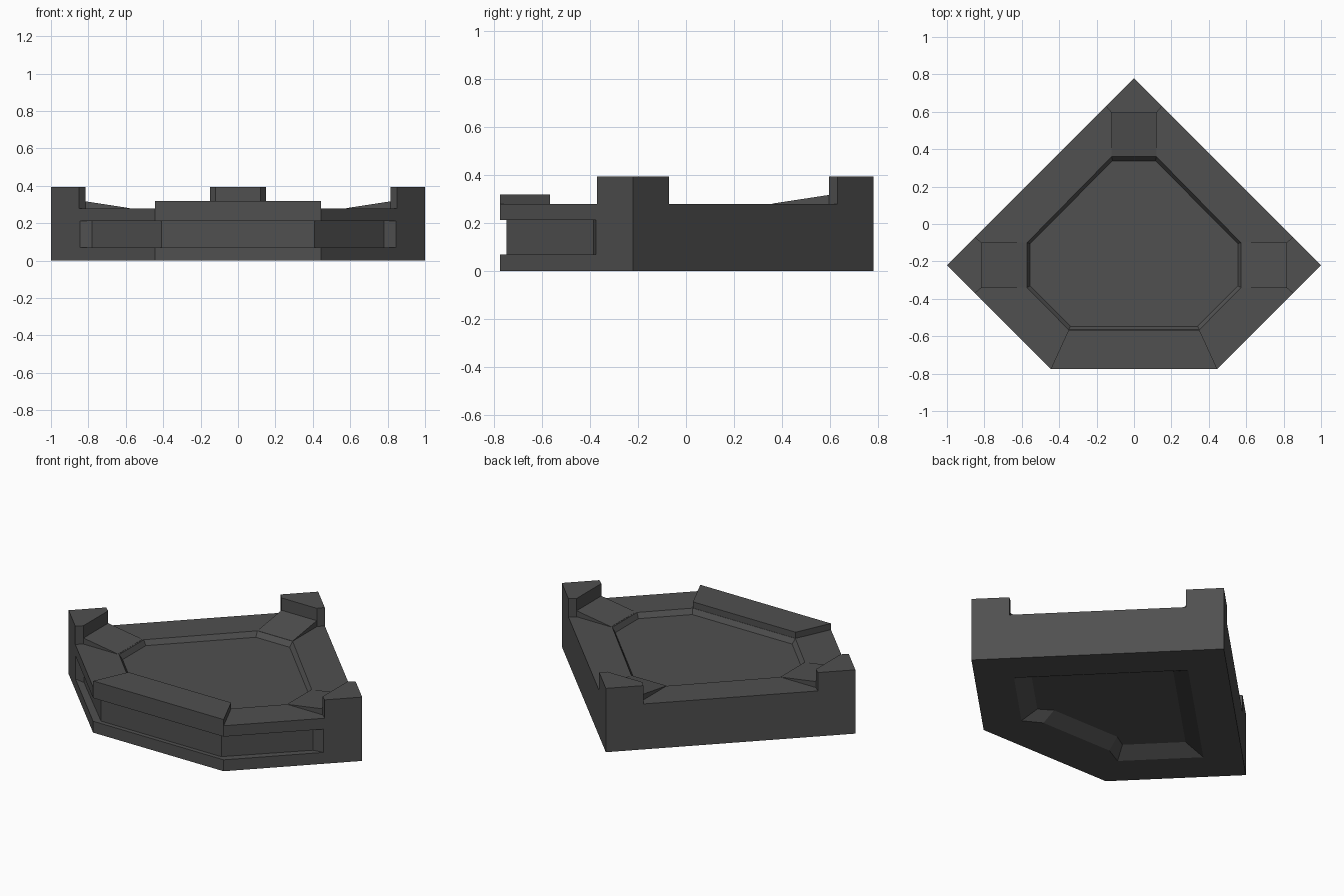
import bpy, bmesh, math
from mathutils import Matrix

if "Cube" in bpy.data.objects:
    bpy.data.objects.remove(bpy.data.objects["Cube"])

grey = bpy.data.materials.new("dark grey")
grey.diffuse_color = (0.08, 0.08, 0.08, 1)
grey.use_nodes = True
grey.node_tree.nodes["Principled BSDF"].inputs["Base Color"].default_value = grey.diffuse_color


def mirrored(half):
    """Close an outline from its right half (top to bottom)."""
    return half + [(-x, y) for x, y in reversed(half) if abs(x) > 1e-6]


def loft(name, rings):
    """Solid from stacked outlines: rings = [(outline, z), ...]."""
    bm = bmesh.new()
    loops = [[bm.verts.new((x, y, z)) for x, y in pts] for pts, z in rings]
    n = len(loops[0])
    for a, b in zip(loops, loops[1:]):
        for i in range(n):
            j = (i + 1) % n
            bm.faces.new((a[i], a[j], b[j], b[i]))
    bm.faces.new(loops[0])
    bm.faces.new(loops[-1])
    bmesh.ops.recalc_face_normals(bm, faces=bm.faces)
    mesh = bpy.data.meshes.new(name)
    bm.to_mesh(mesh)
    bm.free()
    mesh.materials.append(grey)
    ob = bpy.data.objects.new(name, mesh)
    bpy.context.collection.objects.link(ob)
    return ob


def cut(target, cutter):
    mod = target.modifiers.new("cut", 'BOOLEAN')
    mod.operation = 'DIFFERENCE'
    mod.solver = 'EXACT'
    mod.object = cutter
    bpy.context.view_layer.objects.active = target
    bpy.ops.object.modifier_apply(modifier=mod.name)
    bpy.data.objects.remove(cutter)


# Five-sided base slab
outline = mirrored([(0, 0.78), (1, -0.22), (0.445, -0.775)])
base = loft("base", [(outline, 0), (outline, 0.28)])

# Shallow top recess with sloped rim
rim = mirrored([(0.12, 0.36), (0.572, -0.10), (0.572, -0.34), (0.35, -0.565)])
floor = mirrored([(0.115, 0.338), (0.555, -0.105), (0.555, -0.33), (0.34, -0.547)])
cut(base, loft("top_cutter", [(floor, 0.25), (rim, 0.28), (rim, 0.32)]))

# Underside recess with sloped walls and a raised front step
low = mirrored([(0, 0.47), (0.69, -0.22), (0.35, -0.56), (0.24, -0.50)])
high = mirrored([(0, 0.34), (0.56, -0.22), (0.31, -0.47), (0.23, -0.42)])
cut(base, loft("under_cutter", [(low, -0.05), (low, 0), (high, 0.05)]))

# Groove around the three front sides
groove = mirrored([(0.5, -0.9), (0.91, -0.365), (0.78, -0.385), (0.41, -0.748)])
groove = [(0.5, -0.9), (0.91, -0.365), (0.78, -0.385), (0.41, -0.748),
          (-0.41, -0.748), (-0.78, -0.385), (-0.91, -0.365), (-0.5, -0.9)]
cut(base, loft("groove_cutter", [(groove, 0.07), (groove, 0.213)]))

# Raised front sill
sill = mirrored([(0.35, -0.567), (0.445, -0.775)])
loft("front_sill", [(sill, 0.28), (sill, 0.318)])

# Corner posts with ramps: modelled at the back, turned about the slab's corner centre
post = mirrored([(0, 0.78), (0.15, 0.63), (0.12, 0.595)])
ramp_low = mirrored([(0.12, 0.595), (0.12, 0.36)])
pivot = Matrix.Translation((0, -0.22, 0))
for side, angle in (("back", 0), ("left", 90), ("right", -90)):
    turn = pivot @ Matrix.Rotation(math.radians(angle), 4, 'Z') @ pivot.inverted()
    p = loft(side + "_post", [(post, 0.28), (post, 0.393)])
    r = loft(side + "_ramp", [(ramp_low, 0.279), (ramp_low, 0.281)])
    for v in r.data.vertices:
        if v.co.z > 0.28 and v.co.y > 0.5:
            v.co.z = 0.317
    for ob in (p, r):
        ob.data.transform(turn)
